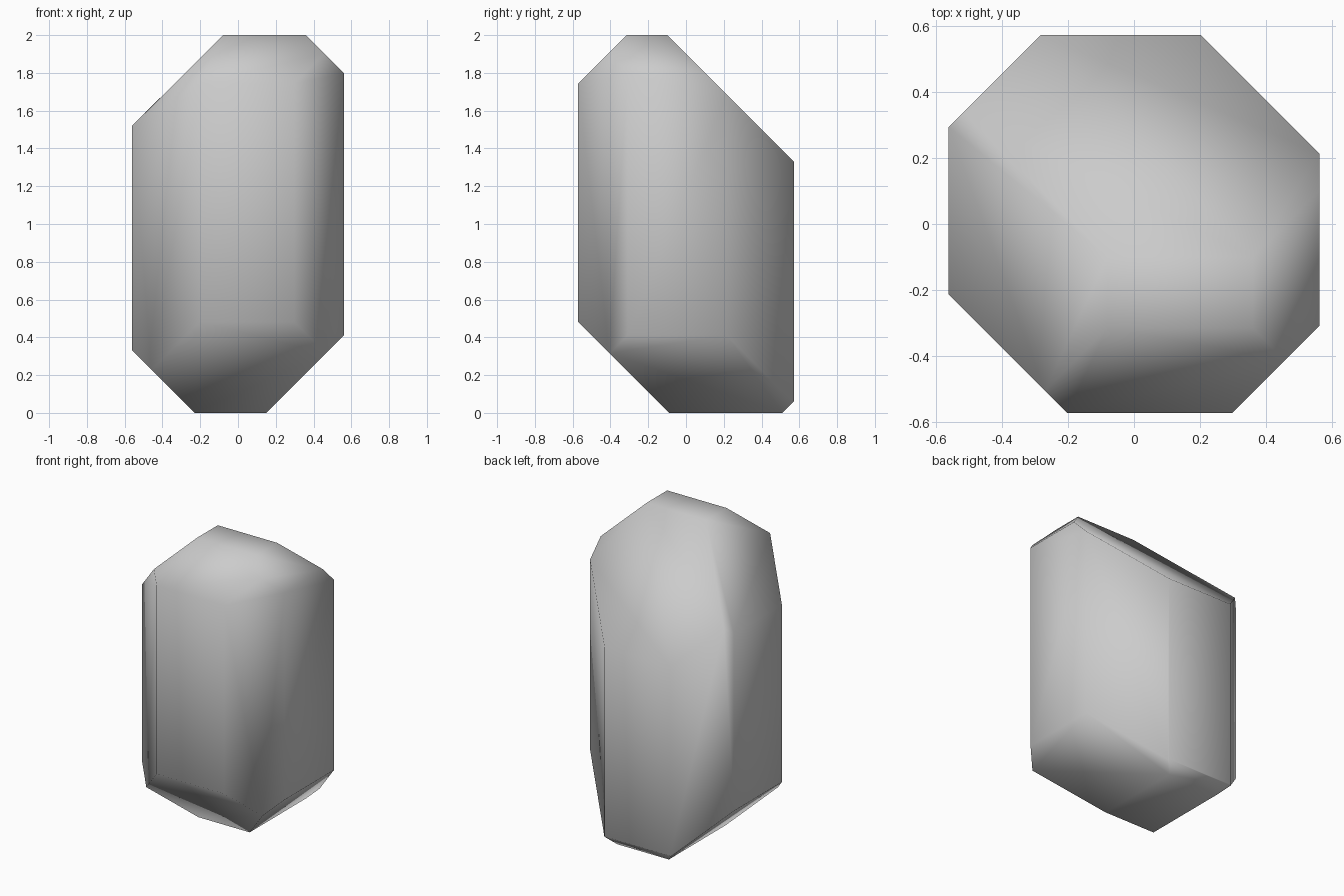
import bpy, bmesh
from mathutils import Vector, Matrix

if "Cube" in bpy.data.objects:
    bpy.data.objects.remove(bpy.data.objects["Cube"])

# Block with the full extents of the crystal
bm = bmesh.new()
bmesh.ops.create_cube(bm, size=1, matrix=Matrix.Translation((0, 0, 1)) @ Matrix.Diagonal((1.122, 1.144, 2, 1)))

# 45 degree chamfers: outward direction, and offset along it (x, y, z sum)
CHAMFERS = [
    ((1, 1, 0), 0.775), ((-1, 1, 0), 0.855), ((-1, -1, 0), 0.775), ((1, -1, 0), 0.87),   # upright edges
    ((-1, 0, 1), 2.08), ((1, 0, 1), 2.36), ((0, -1, 1), 2.315), ((0, 1, 1), 1.90),       # top edges
    ((-1, 0, -1), 0.23), ((1, 0, -1), 0.15), ((0, -1, -1), 0.09), ((0, 1, -1), 0.51),    # bottom edges
]


def slice_off(direction, offset):
    n = Vector(direction)
    cut = bmesh.ops.bisect_plane(
        bm, geom=bm.verts[:] + bm.edges[:] + bm.faces[:], dist=1e-5,
        plane_co=n * offset / n.length_squared, plane_no=n, clear_outer=True)
    rim = [e for e in cut["geom_cut"] if isinstance(e, bmesh.types.BMEdge)]
    bmesh.ops.contextual_create(bm, geom=rim)


for direction, offset in CHAMFERS:
    slice_off(direction, offset)

bmesh.ops.remove_doubles(bm, verts=bm.verts[:], dist=1e-4)
bmesh.ops.recalc_face_normals(bm, faces=bm.faces[:])
for f in bm.faces:
    f.smooth = True

# Single smooth-shaded body
mesh = bpy.data.meshes.new("chamfered_block")
bm.to_mesh(mesh)
bm.free()
bpy.context.collection.objects.link(bpy.data.objects.new("chamfered_block", mesh))
